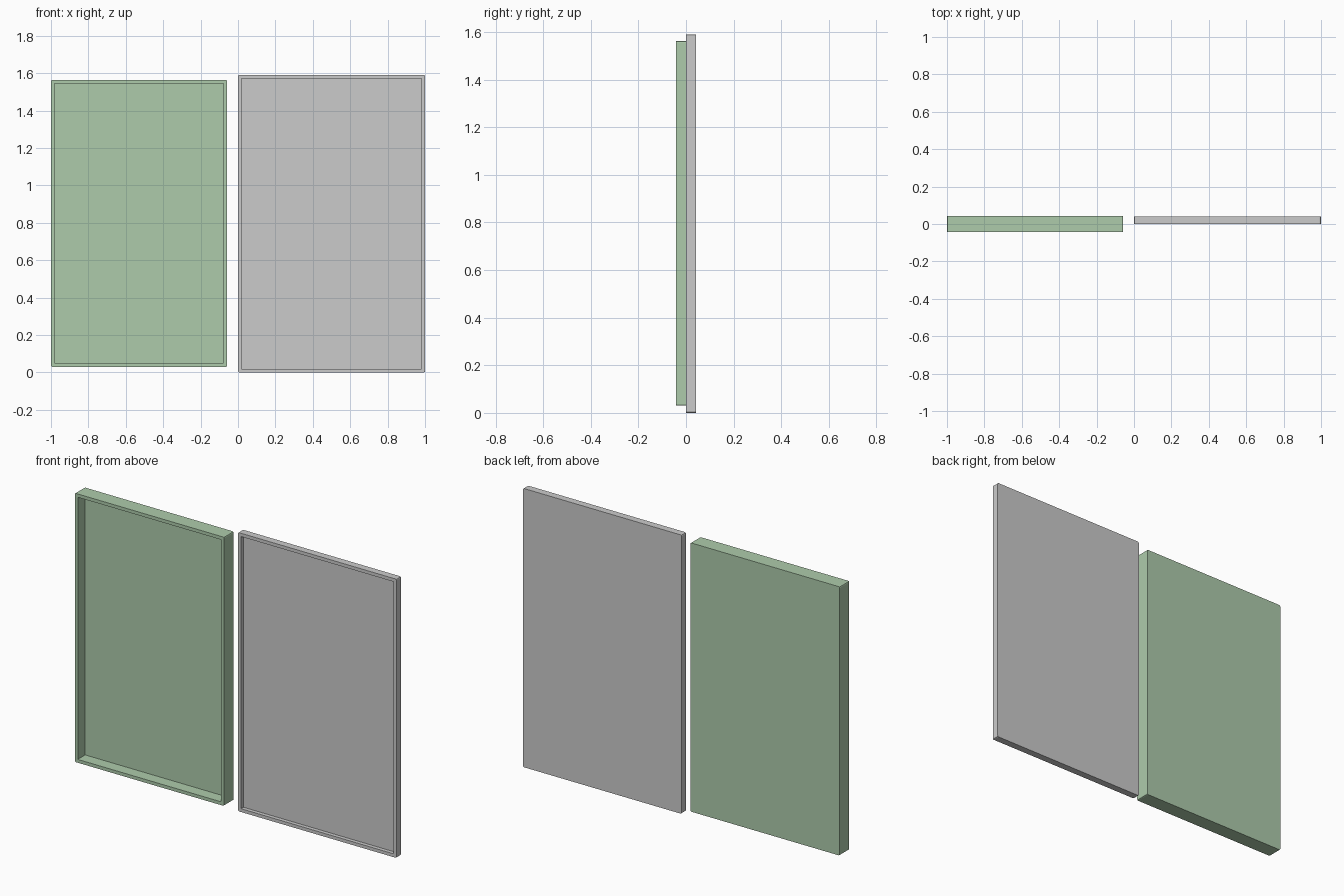
import bpy, bmesh
from mathutils import Vector

if "Cube" in bpy.data.objects:
    bpy.data.objects.remove(bpy.data.objects["Cube"])


def tray(name, x0, x1, y0, y1, z0, z1, wall=0.019, color=None):
    """Shallow open box facing -y with slightly rounded outer corners."""
    bm = bmesh.new()
    bmesh.ops.create_cube(bm, size=1)
    bmesh.ops.scale(bm, vec=(x1 - x0, y1 - y0, z1 - z0), verts=bm.verts)
    bmesh.ops.translate(bm, vec=((x0 + x1) / 2, (y0 + y1) / 2, (z0 + z1) / 2), verts=bm.verts)

    # recess in the front face
    front = min(bm.faces, key=lambda f: f.calc_center_median().y)
    bmesh.ops.inset_region(bm, faces=[front], thickness=wall, use_even_offset=True)
    ext = bmesh.ops.extrude_discrete_faces(bm, faces=[front])
    floor = ext["faces"][0]
    bmesh.ops.translate(bm, vec=(0, y1 - y0 - wall, 0), verts=floor.verts)

    # small rounding of the four outer corners
    def outer(v):
        return (min(abs(v.co.x - x0), abs(v.co.x - x1)) < 1e-4
                and min(abs(v.co.z - z0), abs(v.co.z - z1)) < 1e-4)
    corners = [e for e in bm.edges if all(outer(v) for v in e.verts)
               and abs(e.verts[0].co.y - e.verts[1].co.y) > 0.01]
    bmesh.ops.bevel(bm, geom=corners, offset=0.007, segments=2, profile=0.5, affect='EDGES')
    bmesh.ops.recalc_face_normals(bm, faces=bm.faces)

    mesh = bpy.data.meshes.new(name)
    bm.to_mesh(mesh)
    bm.free()
    obj = bpy.data.objects.new(name, mesh)
    bpy.context.collection.objects.link(obj)
    if color:
        mat = bpy.data.materials.new(name + "_material")
        mat.diffuse_color = color
        mat.use_nodes = True
        mat.node_tree.nodes["Principled BSDF"].inputs["Base Color"].default_value = mat.diffuse_color
        mesh.materials.append(mat)
    return obj


# deep green half and shallow grey half of the case
tray("deep_tray", -1.0, -0.058, -0.043, 0.043, 0.03, 1.563, color=(0.42, 0.6, 0.41, 1))
tray("shallow_lid", 0.0, 1.0, 0.0, 0.041, 0.0, 1.59)
